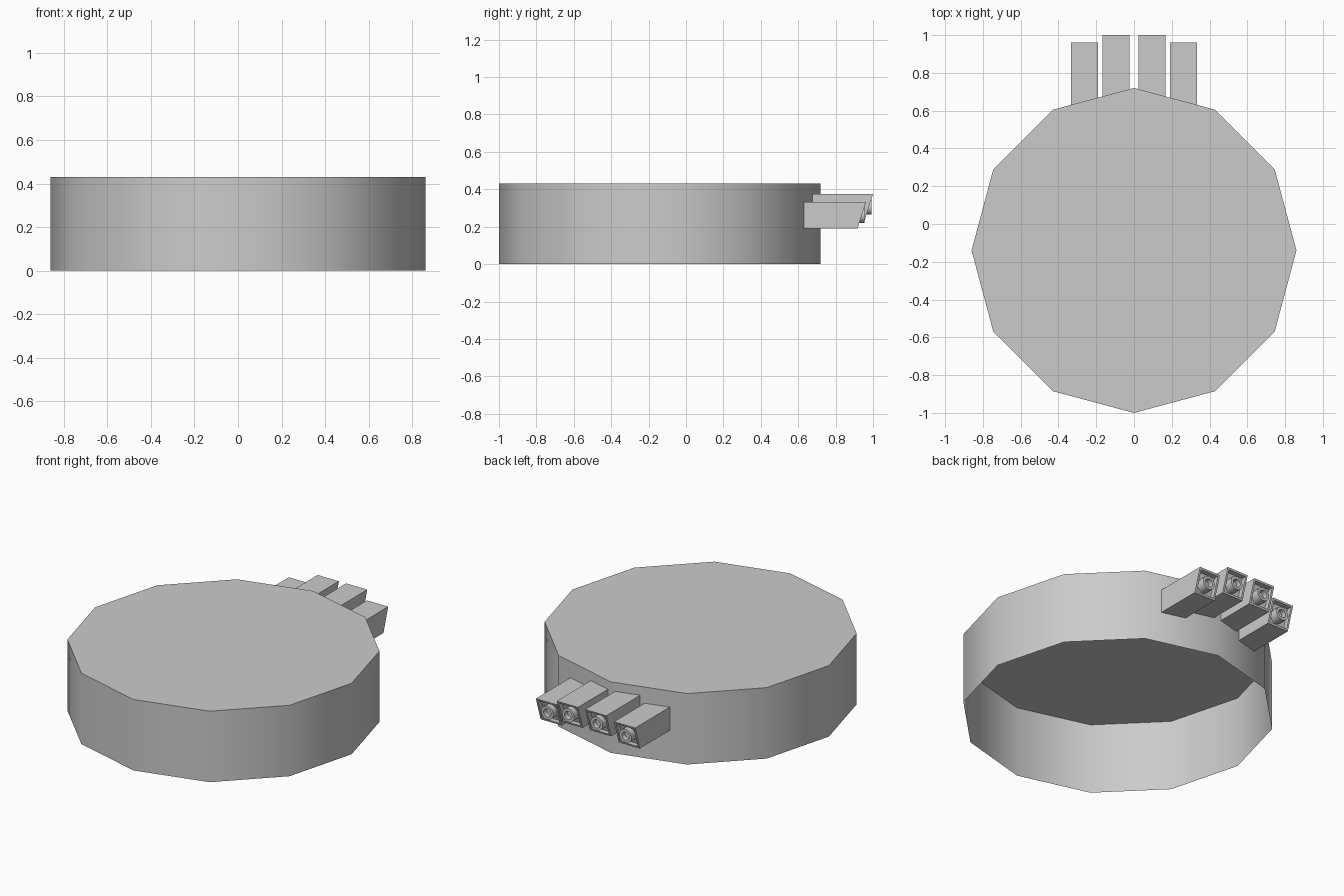
import bpy, bmesh, math

if "Cube" in bpy.data.objects:
    bpy.data.objects.remove(bpy.data.objects["Cube"])

CY, R, H = -0.14, 0.86, 0.43


def finish(bm, name, smooth=None):
    me = bpy.data.meshes.new(name)
    bm.to_mesh(me)
    bm.free()
    ob = bpy.data.objects.new(name, me)
    bpy.context.collection.objects.link(ob)
    if smooth:
        bpy.ops.object.select_all(action='DESELECT')
        ob.select_set(True)
        bpy.context.view_layer.objects.active = ob
        bpy.ops.object.shade_smooth_by_angle(angle=math.radians(smooth))
    return ob


# Twelve-sided drum, thin shell with a lid and open underside
bm = bmesh.new()
rim = [bm.verts.new((R * math.sin(i * math.pi / 6), CY + R * math.cos(i * math.pi / 6), 0))
       for i in range(12)]
base = bm.faces.new(rim)
ext = bmesh.ops.extrude_face_region(bm, geom=[base])
bmesh.ops.translate(bm, vec=(0, 0, H), verts=[v for v in ext['geom'] if isinstance(v, bmesh.types.BMVert)])
bmesh.ops.recalc_face_normals(bm, faces=bm.faces)
bmesh.ops.delete(bm, geom=[f for f in bm.faces if f.calc_center_median().z < 0.001], context='FACES_ONLY')
finish(bm, "drum", 40)


def wall_y(x):
    return CY + R - abs(x) * math.tan(math.radians(15))


def spout(name, x, z, tip):
    w, slant = 0.071, 0.045
    # Square block with a slanted, recessed mouth
    bm = bmesh.new()
    corners = [(-w, -w), (w, -w), (w, w), (-w, w)]
    back = [bm.verts.new((x + a, wall_y(x + a), z + b)) for a, b in corners]
    front = [bm.verts.new((x + a, tip - (slant if b < 0 else 0), z + b)) for a, b in corners]
    for i in range(4):
        j = (i + 1) % 4
        bm.faces.new((back[i], back[j], front[j], front[i]))
    mouth = bm.faces.new(front)
    bm.faces.new(back[::-1])
    bmesh.ops.recalc_face_normals(bm, faces=bm.faces)
    bmesh.ops.inset_individual(bm, faces=[mouth], thickness=0.016)
    bmesh.ops.inset_individual(bm, faces=[mouth], thickness=0.0)
    bmesh.ops.translate(bm, vec=(0, -0.03, 0), verts=mouth.verts)
    finish(bm, name + "_block")

    # Round tube standing in the mouth
    bm = bmesh.new()
    end = tip - 0.008
    profile = [(0.041, end - 0.07), (0.041, end), (0.025, end), (0.025, end - 0.03), (0, end - 0.03)]
    vs = [bm.verts.new((x + r, y, z)) for r, y in profile]
    es = [bm.edges.new(p) for p in zip(vs, vs[1:])]
    bmesh.ops.spin(bm, geom=vs + es, cent=(x, 0, z), axis=(0, 1, 0), angle=math.tau, steps=16)
    bmesh.ops.remove_doubles(bm, verts=bm.verts, dist=1e-5)
    bmesh.ops.recalc_face_normals(bm, faces=bm.faces)
    top = max(bm.faces, key=lambda f: f.calc_center_median().y)
    if top.normal.y < 0:
        bmesh.ops.reverse_faces(bm, faces=bm.faces)
    finish(bm, name + "_tube", 40)


# Four spouts on the back, mirrored left and right
for side, s in (("left", -1), ("right", 1)):
    spout(side + "_inner_spout", s * 0.095, 0.305, 1.0)
    spout(side + "_outer_spout", s * 0.262, 0.261, 0.962)
